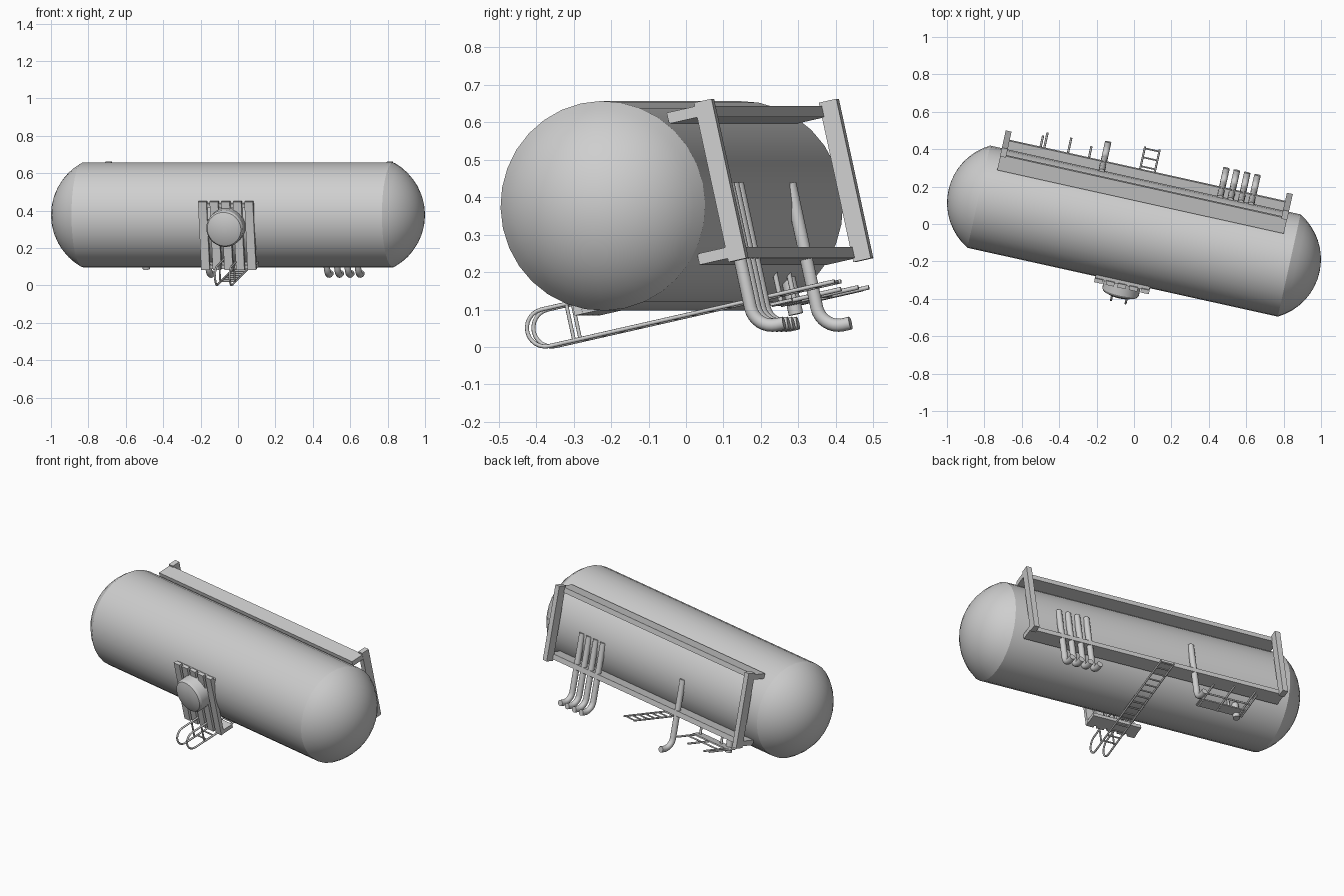
import bpy, bmesh
from math import radians, sin, cos, pi, asin
from mathutils import Matrix, Vector

cube = bpy.data.objects.get("Cube")
if cube:
    bpy.data.objects.remove(cube)

# Tank frame: x along the tank, y outward at the back, z up, all turned and rolled
TILT = radians(12.5)
FRAME = (Matrix.Translation((0, -0.038, 0.377))
         @ Matrix.Rotation(-TILT, 4, 'Z') @ Matrix.Rotation(TILT, 4, 'X'))

grey = bpy.data.materials.new("plain_grey")
grey.use_nodes = True
GREY = (0.62, 0.62, 0.62, 1)
grey.diffuse_color = GREY
grey.node_tree.nodes["Principled BSDF"].inputs["Base Color"].default_value = GREY


def finish(name, bm, sharp=30):
    """Place a mesh in the tank frame, smooth below the sharp angle."""
    bmesh.ops.remove_doubles(bm, verts=bm.verts, dist=1e-5)
    bmesh.ops.recalc_face_normals(bm, faces=bm.faces)
    for f in bm.faces:
        f.smooth = True
    for e in bm.edges:
        e.smooth = len(e.link_faces) == 2 and e.calc_face_angle(0) < radians(sharp)
    bm.transform(FRAME)
    mesh = bpy.data.meshes.new(name)
    bm.to_mesh(mesh)
    bm.free()
    mesh.materials.append(grey)
    obj = bpy.data.objects.new(name, mesh)
    bpy.context.scene.collection.objects.link(obj)
    return obj


def box(name, x, y, z):
    """Box from its (low, high) pair on each axis."""
    bm = bmesh.new()
    bmesh.ops.create_cube(bm, size=1)
    spans = (x, y, z)
    for v in bm.verts:
        v.co = Vector([(a + b) / 2 + c * (b - a) for c, (a, b) in zip(v.co, spans)])
    finish(name, bm)


def lathe(name, points, axis, segments, sharp):
    """Spin a profile around an axis through the frame origin."""
    bm = bmesh.new()
    verts = [bm.verts.new(p) for p in points]
    edges = [bm.edges.new(pair) for pair in zip(verts, verts[1:])]
    bmesh.ops.spin(bm, geom=verts + edges, cent=(0, 0, 0), axis=axis,
                   angle=2 * pi, steps=segments)
    finish(name, bm, sharp)


def tube(name, points, radius, resolution=2):
    """Round tube along a path."""
    curve = bpy.data.curves.new(name + "_path", 'CURVE')
    curve.dimensions = '3D'
    curve.bevel_depth = radius
    curve.bevel_resolution = resolution
    curve.use_fill_caps = True
    spline = curve.splines.new('POLY')
    spline.points.add(len(points) - 1)
    for sp, p in zip(spline.points, points):
        sp.co = (*p, 1)
    temp = bpy.data.objects.new(name + "_path", curve)
    bpy.context.scene.collection.objects.link(temp)
    graph = bpy.context.evaluated_depsgraph_get()
    mesh = bpy.data.meshes.new_from_object(temp.evaluated_get(graph))
    bm = bmesh.new()
    bm.from_mesh(mesh)
    bpy.data.objects.remove(temp)
    bpy.data.curves.remove(curve)
    bpy.data.meshes.remove(mesh)
    finish(name, bm, 50)


def arc(x, y, z, radius, start, end, steps=8):
    """Points of an arc in the y-z plane."""
    angles = [radians(start + (end - start) * i / steps) for i in range(steps + 1)]
    return [(x, y + radius * cos(a), z + radius * sin(a)) for a in angles]


# Tank: cylinder with shallow domed ends
R, HALF, DEPTH = 0.28, 0.85, 0.166
dome = (R * R + DEPTH * DEPTH) / (2 * DEPTH)
sweep = asin(R / dome)
right_dome = [(HALF + DEPTH - dome + dome * cos(sweep * i / 8), 0, dome * sin(sweep * i / 8))
              for i in range(9)]
profile = right_dome + [(-x, y, z) for x, y, z in reversed(right_dome)]
lathe("tank", profile, (1, 0, 0), 32, 20)

# Rear frame: two beams and two end posts
for label, z in (("upper", 0.193), ("lower", -0.193)):
    box(label + "_beam", (-0.785, 0.785), (0.21, 0.295), (z - 0.015, z + 0.015))
for label, x in (("left", 0.77), ("right", -0.77)):
    box(label + "_post", (x - 0.016, x + 0.016), (0.289, 0.338), (-0.218, 0.218))

# Front panel: slats on two battens
for i in range(5):
    x = (i - 2) * 0.0635
    box("slat_%d" % (i + 1), (x - 0.023, x + 0.023), (-0.29, -0.268), (-0.236, 0.136))
for label, z in (("upper", 0.11), ("lower", -0.225)):
    box(label + "_batten", (-0.148, 0.148), (-0.275, -0.2), (z - 0.011, z + 0.011))

# Round hatch on the panel
hatch = [(0, -0.27), (0.1, -0.27), (0.1, -0.34), (0.092, -0.352), (0.06, -0.364), (0, -0.37)]
lathe("hatch", [(r, y, 0) for r, y in hatch], (0, 1, 0), 32, 30)

# Ladder under the tank, with hooked rails at the front
for label, x in (("left", 0.04), ("right", -0.04)):
    hook = arc(x, -0.4, -0.245, 0.05, 270, 90, 12)
    tube(label + "_ladder_rail", [(x, 0.4, -0.295)] + hook + [(x, -0.2, -0.195)], 0.0055)
    tube(label + "_ladder_strut", [(x, -0.33, -0.295), (x, -0.33, -0.195)], 0.005)
for i in range(15):
    y = -0.31 + i * 0.05
    tube("rung_%d" % (i + 1), [(-0.04, y, -0.295), (0.04, y, -0.295)], 0.0045)

# Bent pipes down the back
for i, x in enumerate((0.41, 0.467, 0.524, 0.58, -0.238)):
    bend = arc(x, 0.337, -0.34, 0.06, 180, 270)
    tube("bent_pipe_%d" % (i + 1), [(x, 0.277, 0)] + bend + [(x, 0.358, -0.4)], 0.0175, 4)

# Valve rack under the right end: plate, hangers, rods and a round fitting
box("rack_plate", (-0.585, -0.305), (0.14, 0.2), (-0.305, -0.297))
for i, x in enumerate((-0.585, -0.565, -0.435, -0.32)):
    tip = 0.335 if x in (-0.585, -0.32) else 0.357
    tube("rack_rod_%d" % (i + 1), [(x, 0.14, -0.302), (x, tip, -0.302)], 0.006)
for label, x in (("left", -0.33), ("right", -0.5)):
    tube(label + "_rack_hanger", [(x, 0.165, -0.2), (x, 0.165, -0.3)], 0.007)
tube("rack_cross_rod", [(-0.585, 0.25, -0.302), (-0.32, 0.25, -0.302)], 0.005)
tube("round_fitting", [(-0.55, 0.15, -0.23), (-0.55, 0.15, -0.33)], 0.02, 4)
